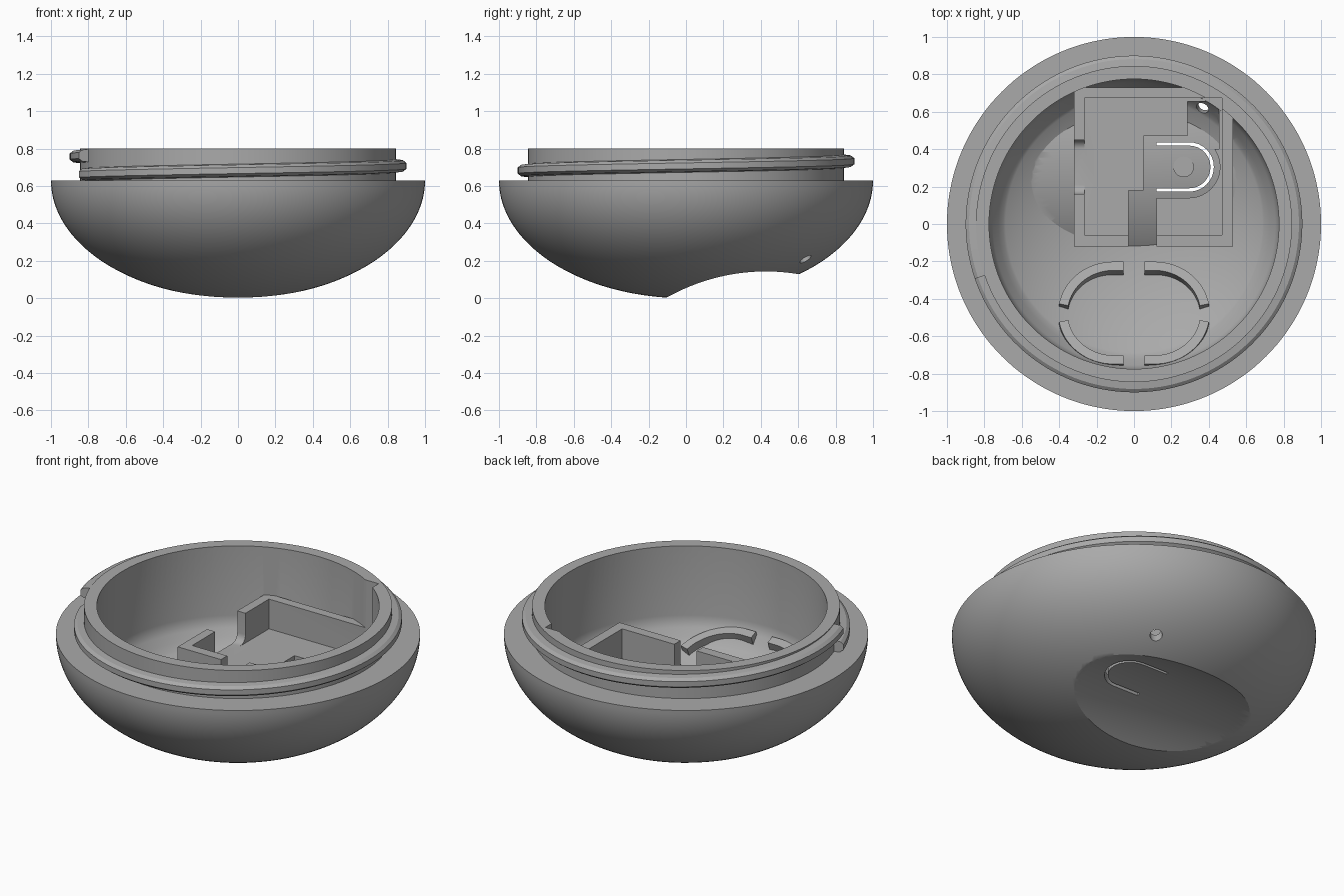
import bpy, bmesh, math
from mathutils import Matrix, Vector

if "Cube" in bpy.data.objects:
    bpy.data.objects.remove(bpy.data.objects["Cube"], do_unlink=True)

GREY = (0.4, 0.4, 0.4, 1)
mat = bpy.data.materials.new("grey plastic")
mat.use_nodes = True
mat.diffuse_color = GREY
mat.node_tree.nodes["Principled BSDF"].inputs["Base Color"].default_value = GREY


def finish(bm, name):
    bmesh.ops.remove_doubles(bm, verts=bm.verts, dist=1e-5)
    bmesh.ops.recalc_face_normals(bm, faces=bm.faces)
    me = bpy.data.meshes.new(name)
    bm.to_mesh(me)
    bm.free()
    me.materials.append(mat)
    ob = bpy.data.objects.new(name, me)
    bpy.context.collection.objects.link(ob)
    return ob


def lathe(name, profile, steps=144):
    bm = bmesh.new()
    vs = [bm.verts.new((r, 0, z)) for r, z in profile]
    es = [bm.edges.new(p) for p in zip(vs, vs[1:])]
    bmesh.ops.spin(bm, geom=vs + es, cent=(0, 0, 0), axis=(0, 0, 1),
                   angle=math.tau, steps=steps)
    return finish(bm, name)


def prism(name, outline, z0, z1, matrix=Matrix()):
    bm = bmesh.new()
    face = bm.faces.new([bm.verts.new((x, y, z0)) for x, y in outline])
    ext = bmesh.ops.extrude_face_region(bm, geom=[face])
    top = [v for v in ext["geom"] if isinstance(v, bmesh.types.BMVert)]
    bmesh.ops.translate(bm, verts=top, vec=(0, 0, z1 - z0))
    bm.transform(matrix)
    return finish(bm, name)


def box(name, x0, x1, y0, y1, z0, z1):
    return prism(name, [(x0, y0), (x1, y0), (x1, y1), (x0, y1)], z0, z1)


def ellipsoid(name, centre, radii):
    bm = bmesh.new()
    bmesh.ops.create_uvsphere(bm, u_segments=128, v_segments=128, radius=1)
    bm.transform(Matrix.Translation(centre) @ Matrix.Diagonal((*radii, 1)))
    return finish(bm, name)


def arc(cx, cy, r, a0, a1, n=16):
    angles = [math.radians(a0 + (a1 - a0) * i / n) for i in range(n + 1)]
    return [(cx + r * math.cos(a), cy + r * math.sin(a)) for a in angles]


def band(path, width):
    """Outline of a strip of constant width along a path."""
    left, right = [], []
    for i, (x, y) in enumerate(path):
        a, b = path[max(i - 1, 0)], path[min(i + 1, len(path) - 1)]
        d = Vector((b[0] - a[0], b[1] - a[1])).normalized() * width / 2
        left.append((x - d.y, y + d.x))
        right.append((x + d.y, y - d.x))
    return left + right[::-1]


def cut(ob, *cutters):
    """Subtract the cutters, apply the result and remove them."""
    for c in cutters:
        m = ob.modifiers.new("cut", 'BOOLEAN')
        m.operation, m.solver, m.object = 'DIFFERENCE', 'EXACT', c
        deps = bpy.context.evaluated_depsgraph_get()
        me = bpy.data.meshes.new_from_object(ob.evaluated_get(deps))
        ob.modifiers.clear()
        ob.data = me
        bpy.data.objects.remove(c, do_unlink=True)
    return ob


def bowl_curve(radius, depth, r_end, n=40):
    a_end = math.asin(min(1, r_end / radius))
    return [(radius * math.sin(a_end * i / n), 0.63 - depth * math.cos(a_end * i / n))
            for i in range(n + 1)]


# Solid outer bowl with neck, and the cavity that hollows it
body = lathe("bowl_body", bowl_curve(1, 0.63, 1) + [(0.845, 0.63), (0.845, 0.8), (0, 0.8)])
cavity = lathe("cavity_cutter", bowl_curve(0.95, 0.58, 0.7) + [
    (0.725, 0.275), (0.755, 0.315), (0.77, 0.345), (0.775, 0.38), (0.775, 1), (0, 1)])

# Compartment block, with openings that are removed from it
FLOOR, BX, BY = 0.33, 0.295, 0.305
pocket = (-0.265, 0.47, -0.06, 0.675)
block = box("block", -0.32, 0.53, -0.12, 0.73, -0.2, 0.51)
recess = [(0.05, 0.14)] + arc(BX, BY, 0.165, -90, 90) + [(0.05, 0.47)]
notch = [(0.14, 0.6), (0.16, 0.51)] + arc(0.21, 0.38, 0.05, 180, 270, 6) \
    + arc(0.40, 0.38, 0.05, 270, 360, 6) + [(0.45, 0.51), (0.47, 0.6)]
along_x = Matrix(((0, 0, 1, 0), (1, 0, 0, 0), (0, 1, 0, 0), (0, 0, 0, 1)))
cut(block,
    box("pocket_cutter", *pocket, FLOOR, 1),
    box("channel_cutter", -0.03, 0.12, -0.3, 0.18, -0.3, 1.1),
    prism("recess_cutter", recess, -0.35, 0.9),
    box("corner_well_cutter", 0.285, 0.455, 0.4, 0.655, -0.4, 0.95),
    prism("notch_cutter", notch, -0.4, -0.2, along_x))

# Inner bulge and block stay solid, the rest of the cavity is emptied
cut(cavity, ellipsoid("bulge", (0, 0.39, -0.725), (3.05, 0.93, 0.93)), block)
cut(body, cavity, box("pocket_cutter", *pocket, FLOOR + 0.001, 1))

# Thumb dimple underneath, button slit and cord hole
slit = [(0.12, BY - 0.123)] + arc(BX, BY, 0.123, -90, 90) + [(0.12, BY + 0.123)]
tilt = Matrix.Translation((0.375, 0.635, 0.22)) @ \
    Vector((-0.18, -0.31, 1)).to_track_quat('Z', 'Y').to_matrix().to_4x4()
cut(body,
    ellipsoid("dimple_cutter", (0, 0.39, -0.725), (3, 0.88, 0.88)),
    prism("slit_cutter", band(slit, 0.018), 0, 0.3),
    prism("hole_cutter", arc(0, 0, 0.034, 0, 345, 23), -0.2, 0.1, tilt))

# Button pad
pad = prism("button_pad", arc(0.265, BY, 0.055, 0, 350, 35), 0.17, 0.206)

# Four curved clips standing on the sloping floor
quarter = [(0.055, 0.27), (0.11, 0.27)] + arc(0.11, 0, 0.27, 86, 10)
slope = Matrix.Translation((0, -0.475, 0.23)) @ Matrix.Rotation(math.radians(-22), 4, 'X')
clips = []
for side, sx in (("left", 1), ("right", -1)):
    for end, sy in (("back", 1), ("front", -1)):
        path = [(sx * x, sy * y) for x, y in quarter]
        clips.append(prism(f"clip_{end}_{side}", band(path, 0.05), -0.08, 0, slope))

# One-turn screw thread around the neck
bm = bmesh.new()
section = [(0.835, -0.036), (0.882, -0.03), (0.9, -0.016),
           (0.9, 0.016), (0.882, 0.03), (0.835, 0.036)]
rings, STEPS = [], 144
for i in range(STEPS + 1):
    t = i / STEPS
    a = math.radians(199) + math.tau * t
    rings.append([bm.verts.new((r * math.cos(a), r * math.sin(a), 0.663 + 0.1 * t + z))
                  for r, z in section])
for p, q in zip(rings, rings[1:]):
    for j in range(len(section)):
        k = (j + 1) % len(section)
        bm.faces.new((p[j], p[k], q[k], q[j]))
bm.faces.new(rings[0])
bm.faces.new(rings[-1])
thread = finish(bm, "screw_thread")

# Smooth shading with sharp edges kept
bpy.ops.object.select_all(action='DESELECT')
for ob in [body, pad, thread] + clips:
    ob.select_set(True)
bpy.context.view_layer.objects.active = body
bpy.ops.object.shade_smooth_by_angle(angle=math.radians(30))
